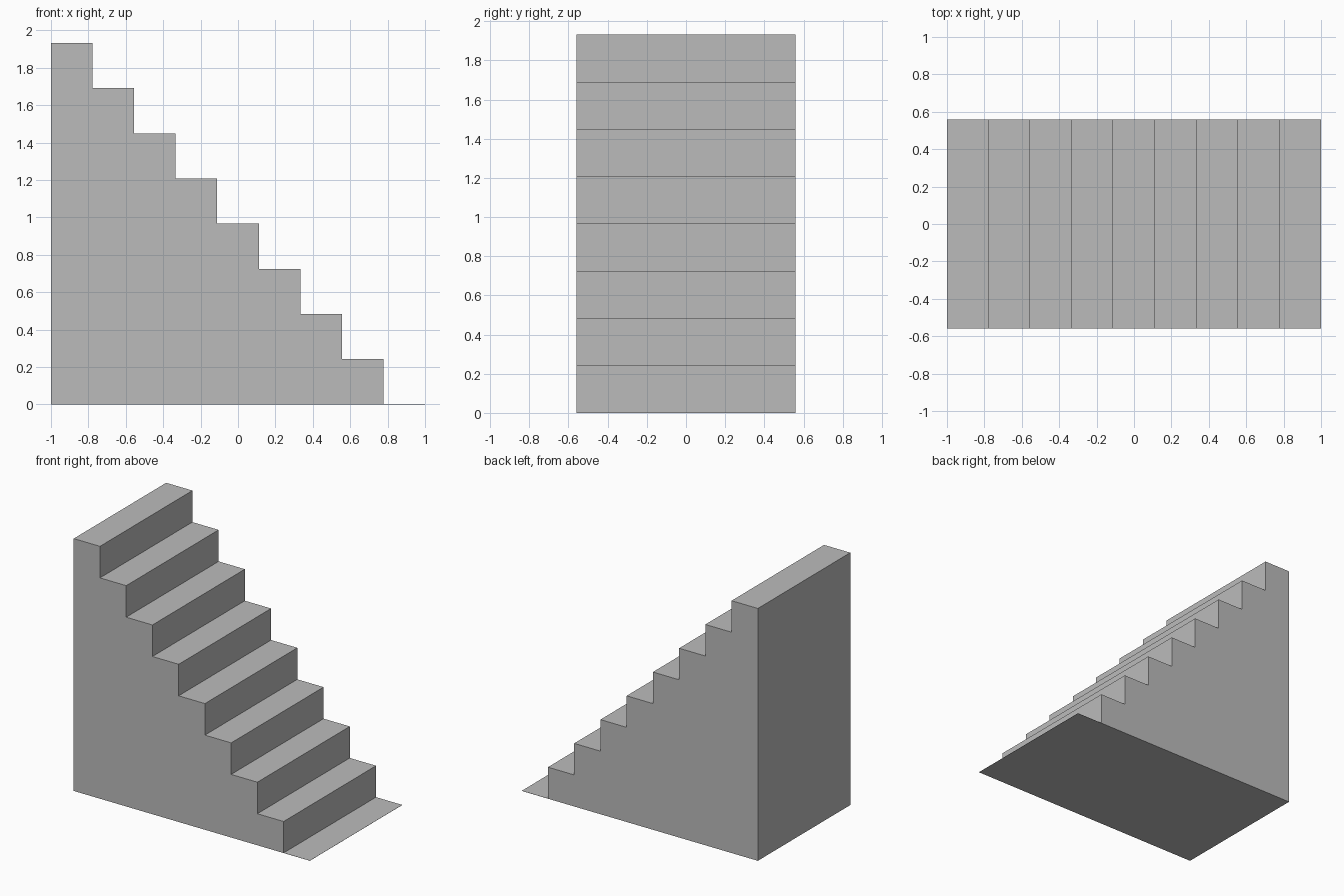
import bpy
import bmesh

if "Cube" in bpy.data.objects:
    bpy.data.objects.remove(bpy.data.objects["Cube"])

STEPS = 8
RUN = 2.0 / (STEPS + 1)      # tread depth
RISE = 1.932 / STEPS         # riser height
HALF_WIDTH = 0.559
SHEET = 0.001                # thickness of the flat landing at the foot

grey = bpy.data.materials.new("plain grey")
grey.diffuse_color = (0.5, 0.5, 0.5, 1.0)
grey.use_nodes = True
grey.node_tree.nodes["Principled BSDF"].inputs["Base Color"].default_value = grey.diffuse_color

# Stepped side profile, climbing towards -x and ending in a flat foot landing
profile = [(-1.0, 0.0), (1.0, 0.0)]
for i in range(STEPS + 1):
    z = max(i * RISE, SHEET)
    profile += [(1.0 - i * RUN, z), (1.0 - (i + 1) * RUN, z)]

# Extrude the profile across the width of the stairs
bm = bmesh.new()
side = bm.faces.new([bm.verts.new((x, -HALF_WIDTH, z)) for x, z in profile])
result = bmesh.ops.extrude_face_region(bm, geom=[side], use_keep_orig=True)
moved = [g for g in result["geom"] if isinstance(g, bmesh.types.BMVert)]
bmesh.ops.translate(bm, verts=moved, vec=(0, 2 * HALF_WIDTH, 0))
bmesh.ops.remove_doubles(bm, verts=bm.verts[:], dist=1e-5)
bmesh.ops.recalc_face_normals(bm, faces=bm.faces[:])

mesh = bpy.data.meshes.new("staircase")
bm.to_mesh(mesh)
bm.free()
mesh.materials.append(grey)
staircase = bpy.data.objects.new("staircase", mesh)
bpy.context.collection.objects.link(staircase)
